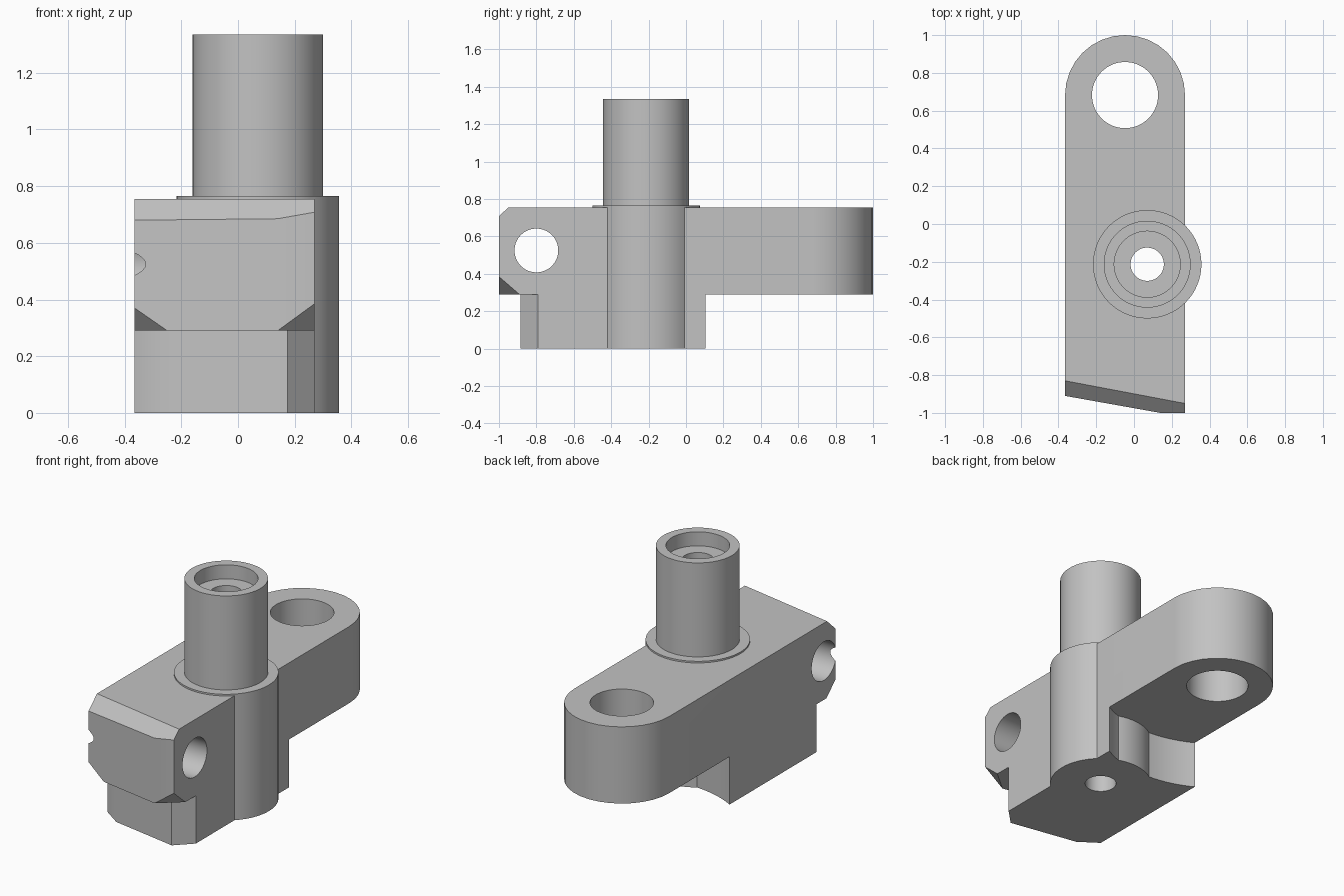
import bpy, bmesh, math
from mathutils import Vector

cube = bpy.data.objects.get("Cube")
if cube:
    bpy.data.objects.remove(cube)

grey = bpy.data.materials.new("cast grey")
grey.use_nodes = True
grey.diffuse_color = (0.54, 0.54, 0.54, 1)
grey.node_tree.nodes["Principled BSDF"].inputs["Base Color"].default_value = (0.54, 0.54, 0.54, 1)

LEFT, RIGHT = 0.27, -0.365          # side faces of the arm
EYE = Vector((-0.0475, 0.6825))     # centre of the rounded end
POST = Vector((0.07, -0.213))       # axis of the post
UNDER, TOP = 0.29, 0.755


def arc(centre, radius, start, end, steps):
    angles = [math.radians(start + (end - start) * i / steps) for i in range(steps + 1)]
    return [(centre[0] + radius * math.cos(a), centre[1] + radius * math.sin(a)) for a in angles]


def prism(name, outline, z0, z1, cuts=()):
    """Extrude a plan outline, then slice it by planes through three points."""
    bm = bmesh.new()
    face = bm.faces.new([bm.verts.new((x, y, z0)) for x, y in outline])
    grown = bmesh.ops.extrude_face_region(bm, geom=[face])["geom"]
    bmesh.ops.translate(bm, vec=(0, 0, z1 - z0),
                        verts=[g for g in grown if isinstance(g, bmesh.types.BMVert)])
    for points in cuts:
        a, b, c = map(Vector, points)
        normal = (b - a).cross(c - a).normalized()
        if normal.dot(Vector((0, 0, 0.5)) - a) > 0:
            normal.negate()
        out = bmesh.ops.bisect_plane(bm, geom=bm.verts[:] + bm.edges[:] + bm.faces[:],
                                     dist=1e-5, plane_co=a, plane_no=normal, clear_outer=True)
        rim = [g for g in out["geom_cut"] if isinstance(g, bmesh.types.BMEdge)]
        bmesh.ops.edgenet_fill(bm, edges=rim)
    bmesh.ops.recalc_face_normals(bm, faces=bm.faces[:])
    mesh = bpy.data.meshes.new(name)
    bm.to_mesh(mesh)
    bm.free()
    mesh.materials.append(grey)
    obj = bpy.data.objects.new(name, mesh)
    bpy.context.collection.objects.link(obj)
    return obj


def cylinder(name, centre, radius, z0, z1):
    return prism(name, arc(centre, radius, 0, 360, 64)[:-1], z0, z1)


# Arm with slanted nose, top chamfer and two clipped lower corners
outline = [(RIGHT, -0.91), (0.14, -1), (LEFT, -1)] + arc(EYE, 0.3175, 0, 180, 16)
bracket = prism("clamp_bracket", outline, UNDER, TOP, cuts=[
    [(RIGHT, -0.83, TOP), (LEFT, -0.95, TOP), (RIGHT, -0.91, 0.68)],
    [(0.14, -1, UNDER), (LEFT, -1, 0.385), (LEFT, -0.89, UNDER)],
    [(-0.25, -0.93, UNDER), (RIGHT, -0.91, 0.37), (RIGHT, -0.825, UNDER)],
])

# Foot with a hollow back concentric with the eye
hollow = math.degrees(math.asin(0.3175 / 0.66))
foot = prism("foot", [(RIGHT, -0.73), (-0.25, -0.81), (0.175, -0.885), (LEFT, -0.79)]
             + arc(EYE, 0.66, -90 + hollow, -90 - hollow, 16), 0, 0.4)

# Boss and post
boss = cylinder("boss", POST, 0.287, 0, 0.765)
post = cylinder("post", POST, 0.23, 0.6, 1.335)

# Bores
eye_bore = cylinder("eye_bore", EYE, 0.175, 0.1, 1)
post_bore = cylinder("post_bore", POST, 0.088, -0.2, 1.5)
counterbore = cylinder("counterbore", POST, 0.175, 1.25, 1.5)
cross_bore = cylinder("cross_bore", (0, 0), 0.117, -0.6, 0.6)
cross_bore.rotation_euler.y = math.pi / 2
cross_bore.location = (0, -0.8, 0.525)

# Join the solids and drill them
steps = [(foot, 'UNION'), (boss, 'UNION'), (post, 'UNION')]
steps += [(b, 'DIFFERENCE') for b in (eye_bore, post_bore, counterbore, cross_bore)]
for tool, operation in steps:
    mod = bracket.modifiers.new(tool.name, 'BOOLEAN')
    mod.object, mod.operation, mod.solver = tool, operation, 'EXACT'
    tool.hide_render = True
bpy.context.view_layer.update()
result = bpy.data.meshes.new_from_object(
    bracket.evaluated_get(bpy.context.evaluated_depsgraph_get()))
bracket.modifiers.clear()
bracket.data = result
for tool, _ in steps:
    bpy.data.objects.remove(tool)

# Smooth round walls, crisp edges
bpy.ops.object.select_all(action='DESELECT')
bracket.select_set(True)
bpy.context.view_layer.objects.active = bracket
bpy.ops.object.shade_smooth_by_angle(angle=math.radians(25))
weighted = bracket.modifiers.new("even shading", 'WEIGHTED_NORMAL')
weighted.keep_sharp = True
